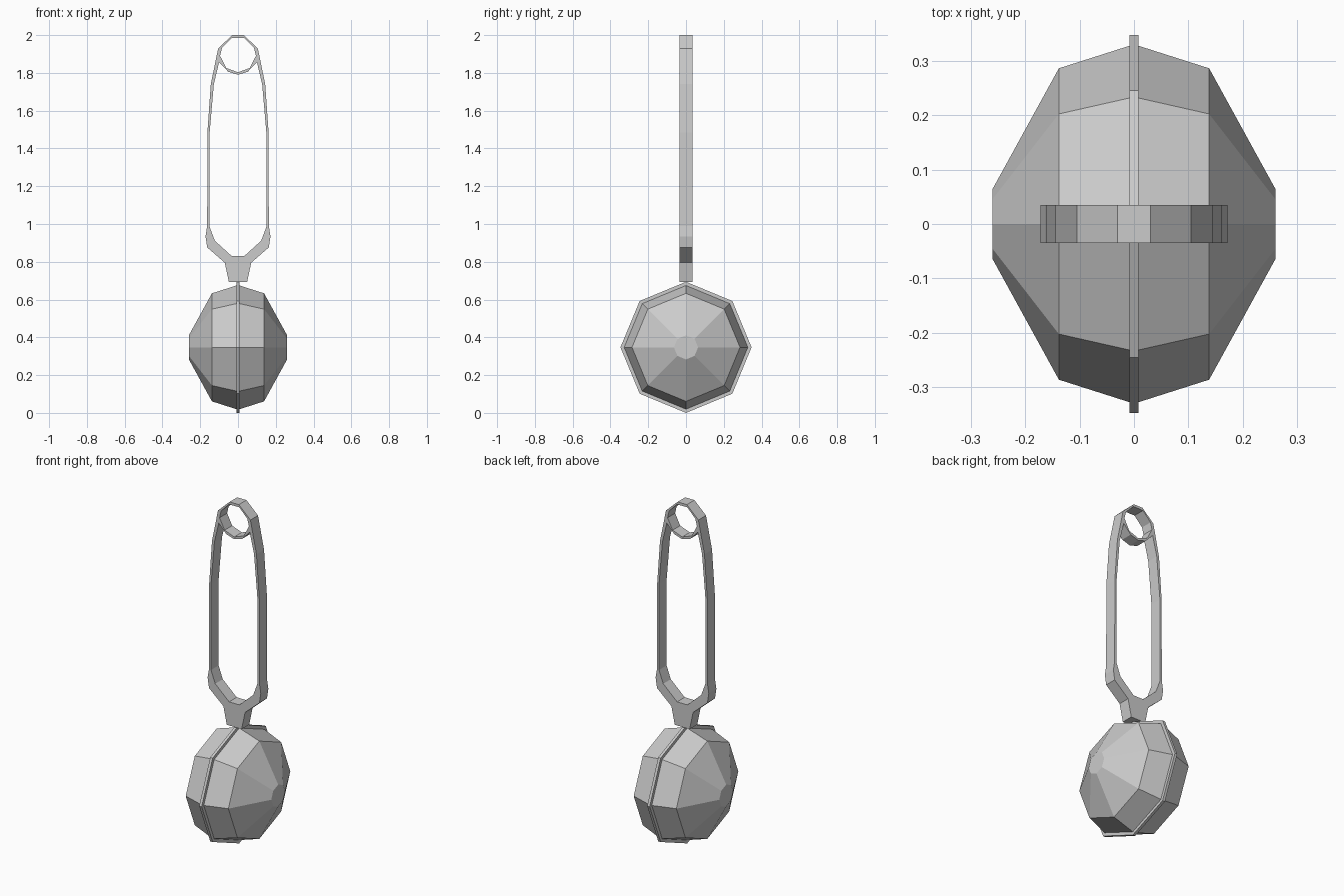
import bpy, math

cube = bpy.data.objects.get("Cube")
if cube:
    bpy.data.objects.remove(cube, do_unlink=True)

SIDES = 8
CENTRE_Z = 0.347

steel = bpy.data.materials.new("grey_steel")
steel.use_nodes = True
steel.diffuse_color = (0.6, 0.6, 0.6, 1)
steel.node_tree.nodes["Principled BSDF"].inputs["Base Color"].default_value = steel.diffuse_color


def add_object(name, data):
    obj = bpy.data.objects.new(name, data)
    bpy.context.collection.objects.link(obj)
    data.materials.append(steel)
    return obj


def lathe_x(name, profile):
    """Closed solid turned about the x axis from (x, radius) pairs, x rising."""
    verts, faces = [], []
    for x, r in profile:
        for i in range(SIDES):
            a = math.tau * i / SIDES
            verts.append((x, r * math.cos(a), CENTRE_Z + r * math.sin(a)))
    for k in range(len(profile) - 1):
        for i in range(SIDES):
            a, b = k * SIDES + i, k * SIDES + (i + 1) % SIDES
            faces.append((a, a + SIDES, b + SIDES, b))
    faces.append(tuple(range(SIDES)))
    faces.append(tuple(reversed(range(len(verts) - SIDES, len(verts)))))
    # Outward-facing winding
    faces = [tuple(reversed(f)) for f in faces]
    mesh = bpy.data.meshes.new(name)
    mesh.from_pydata(verts, [], faces)
    mesh.update()
    return add_object(name, mesh)


def mirrored(half):
    """Close a right-hand outline by mirroring it over x = 0."""
    return half + [(-x, z) for x, z in reversed(half) if x > 0]


# Two faceted shells and the thin rim between them
shell = [(0.0, 0.33), (0.138, 0.286), (0.26, 0.064)]
lathe_x("left_shell", shell)
lathe_x("right_shell", [(-x, r) for x, r in reversed(shell)])
lathe_x("rim", [(-0.008, 0.347), (0.008, 0.347)])

# Handle: flat outline with a long opening and a hanging hole
outline = [(0.048, 0.692), (0.07, 0.795), (0.163, 0.876), (0.172, 0.935), (0.163, 0.99),
           (0.162, 1.485), (0.144, 1.74), (0.105, 1.93), (0.03, 2.0)]
opening = [(0.033, 0.83), (0.123, 0.912), (0.15, 0.985), (0.15, 1.485), (0.128, 1.74),
           (0.1, 1.857), (0.052, 1.806), (0.0, 1.79)]
hole = [(0.0, 1.803), (0.062, 1.826), (0.095, 1.89), (0.085, 1.932), (0.033, 1.985)]

curve = bpy.data.curves.new("handle_outline", "CURVE")
curve.dimensions = "2D"
curve.fill_mode = "BOTH"
curve.extrude = 0.035
for half in (outline, opening, hole):
    points = mirrored(half)
    spline = curve.splines.new("POLY")
    spline.points.add(len(points) - 1)
    for p, (x, z) in zip(spline.points, points):
        p.co = (x, z, 0, 1)
    spline.use_cyclic_u = True

helper = add_object("handle_outline", curve)
bpy.context.view_layer.update()
evaluated = helper.evaluated_get(bpy.context.evaluated_depsgraph_get())
handle_mesh = bpy.data.meshes.new_from_object(evaluated)
bpy.data.objects.remove(helper, do_unlink=True)
handle_mesh.materials.clear()
handle = add_object("handle", handle_mesh)
handle.rotation_euler.x = math.pi / 2
for face in handle_mesh.polygons:
    face.use_smooth = False
